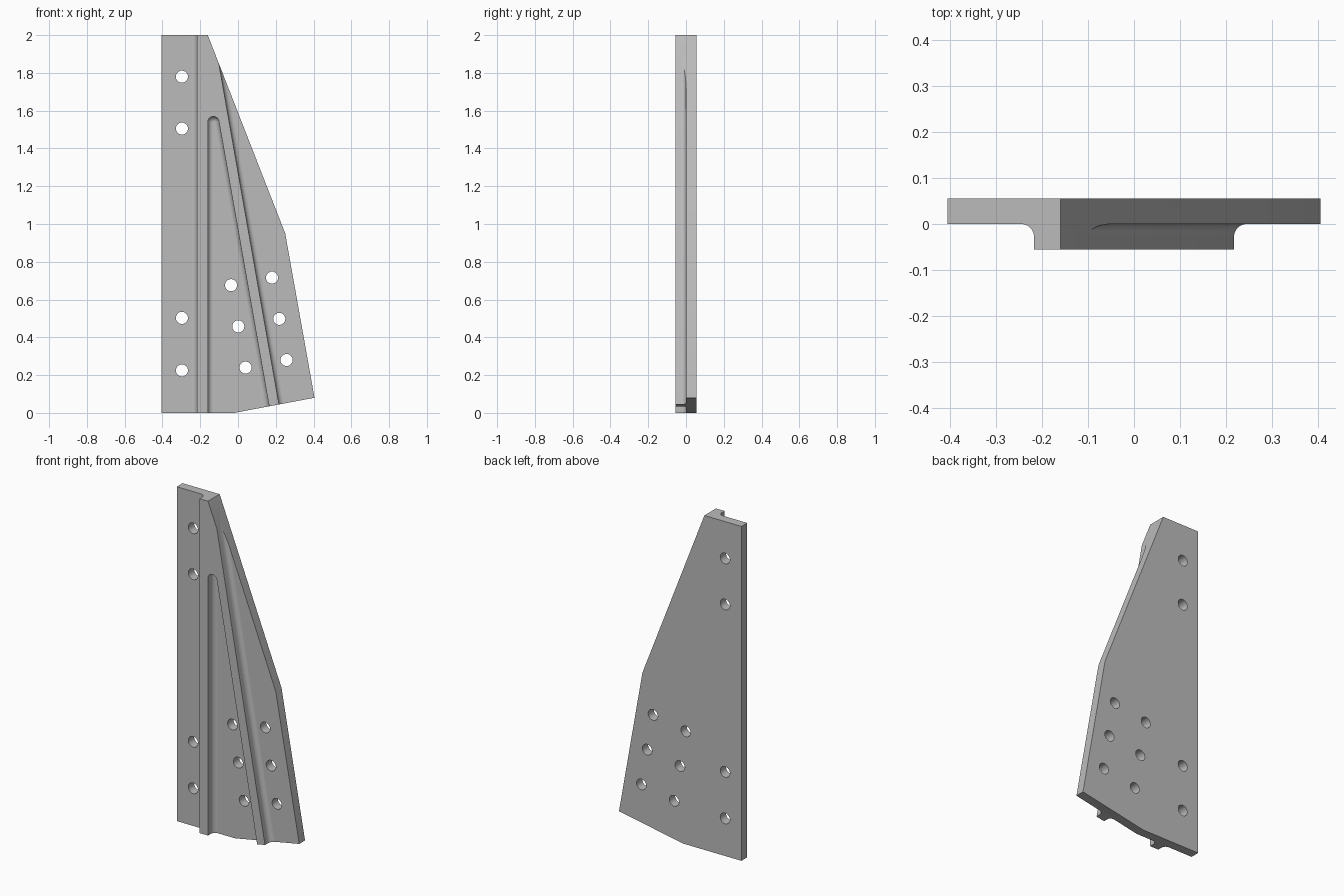
import bpy
import bmesh
import math
from mathutils import Matrix, Vector

cube = bpy.data.objects.get("Cube")
if cube:
    bpy.data.objects.remove(cube)

HALF = 0.055      # half of the full thickness
FILLET = 0.028    # radius at the foot of each rib
TILT = math.radians(10)
ARC = [i * math.pi / 20 for i in range(11)]


def loft(name, sections):
    """Closed solid through matching rings of points."""
    bm = bmesh.new()
    rings = [[bm.verts.new(p) for p in s] for s in sections]
    n = len(rings[0])
    for a, b in zip(rings, rings[1:]):
        for i in range(n):
            j = (i + 1) % n
            bm.faces.new((a[i], a[j], b[j], b[i]))
    bm.faces.new(rings[0])
    bm.faces.new(rings[-1])
    bmesh.ops.recalc_face_normals(bm, faces=bm.faces)
    mesh = bpy.data.meshes.new(name)
    bm.to_mesh(mesh)
    bm.free()
    obj = bpy.data.objects.new(name, mesh)
    bpy.context.collection.objects.link(obj)
    return obj


def cut(body, cutter):
    cutter.hide_render = True
    mod = body.modifiers.new("cut", 'BOOLEAN')
    mod.operation = 'DIFFERENCE'
    mod.solver = 'EXACT'
    mod.object = cutter
    bpy.context.view_layer.objects.active = body
    bpy.ops.object.modifier_apply(modifier=mod.name)
    bpy.data.objects.remove(cutter)


# Full-thickness body
outline = [(-0.405, 0), (-0.02, 0), (0.405, 0.08), (0.25, 0.95), (-0.16, 2), (-0.405, 2)]
body = loft("gusset_bracket", [[(x, y, z) for x, z in outline] for y in (-HALF, HALF)])


# Flanges outside the ribs: a filleted step swept along the rib edge
def flange_cutter(name, base, side, angle):
    prof = [(0, -0.1)]
    prof += [(FILLET * (1 - math.cos(a)), FILLET * (math.sin(a) - 1)) for a in ARC]
    prof += [(0.8, 0), (0.8, -0.1)]
    along = Vector((-math.sin(angle), 0, math.cos(angle)))
    across = Vector((math.cos(angle), 0, math.sin(angle))) * side
    start = Vector((base[0], 0, base[1]))
    return loft(name, [[start + along * t + across * u + Vector((0, y, 0)) for u, y in prof]
                       for t in (-0.5, 2.5)])


cut(body, flange_cutter("left_flange_cut", (-0.217, 0), -1, 0))
cut(body, flange_cutter("right_flange_cut", (0.217, 0.045), 1, TILT))

# Tapered pocket between the ribs, round at its tip and open at the foot
TIP = 0.0295
tip_x, tip_z = -0.16 + TIP, 1.54


def pocket_ring(inset, y):
    r = TIP - inset
    turn = [math.pi - i * (math.pi - TILT) / 16 for i in range(17)]
    pts = [(tip_x + r * math.cos(a), tip_z + r * math.sin(a)) for a in turn]
    x, z = pts[-1]
    low = -0.2
    pts += [(x + (z - low) * math.tan(TILT), low), (pts[0][0], low)]
    return [(px, y, pz) for px, pz in pts]


rings = [pocket_ring(0, -0.1)]
rings += [pocket_ring(FILLET * (1 - math.cos(a)), FILLET * (math.sin(a) - 1)) for a in ARC]
cut(body, loft("pocket_cut", rings))

# Bolt holes: one upright row and two rows leaning with the right rib
holes = [(-0.297, z) for z in (0.225, 0.503, 1.505, 1.78)]
for x, z in ((0.04, 0.24), (0.257, 0.28)):
    holes += [(x - 0.0385 * i, z + 0.218 * i) for i in range(3)]
for x, z in holes:
    ring = [(x + 0.032 * math.cos(i * math.tau / 32), z + 0.032 * math.sin(i * math.tau / 32))
            for i in range(32)]
    cut(body, loft("bolt_hole_cut", [[(px, y, pz) for px, pz in ring] for y in (-0.2, 0.2)]))

# Plain grey metal
grey = bpy.data.materials.new("grey_metal")
grey.use_nodes = True
colour = (0.5, 0.5, 0.5, 1)
grey.diffuse_color = colour
grey.node_tree.nodes["Principled BSDF"].inputs["Base Color"].default_value = colour
body.data.materials.clear()
body.data.materials.append(grey)

# Smooth fillets and holes, flat broad faces
bpy.ops.object.select_all(action='DESELECT')
body.select_set(True)
bpy.context.view_layer.objects.active = body
bpy.ops.object.shade_smooth_by_angle(angle=math.radians(30))
weighted = body.modifiers.new("weighted_normals", 'WEIGHTED_NORMAL')
weighted.keep_sharp = True
